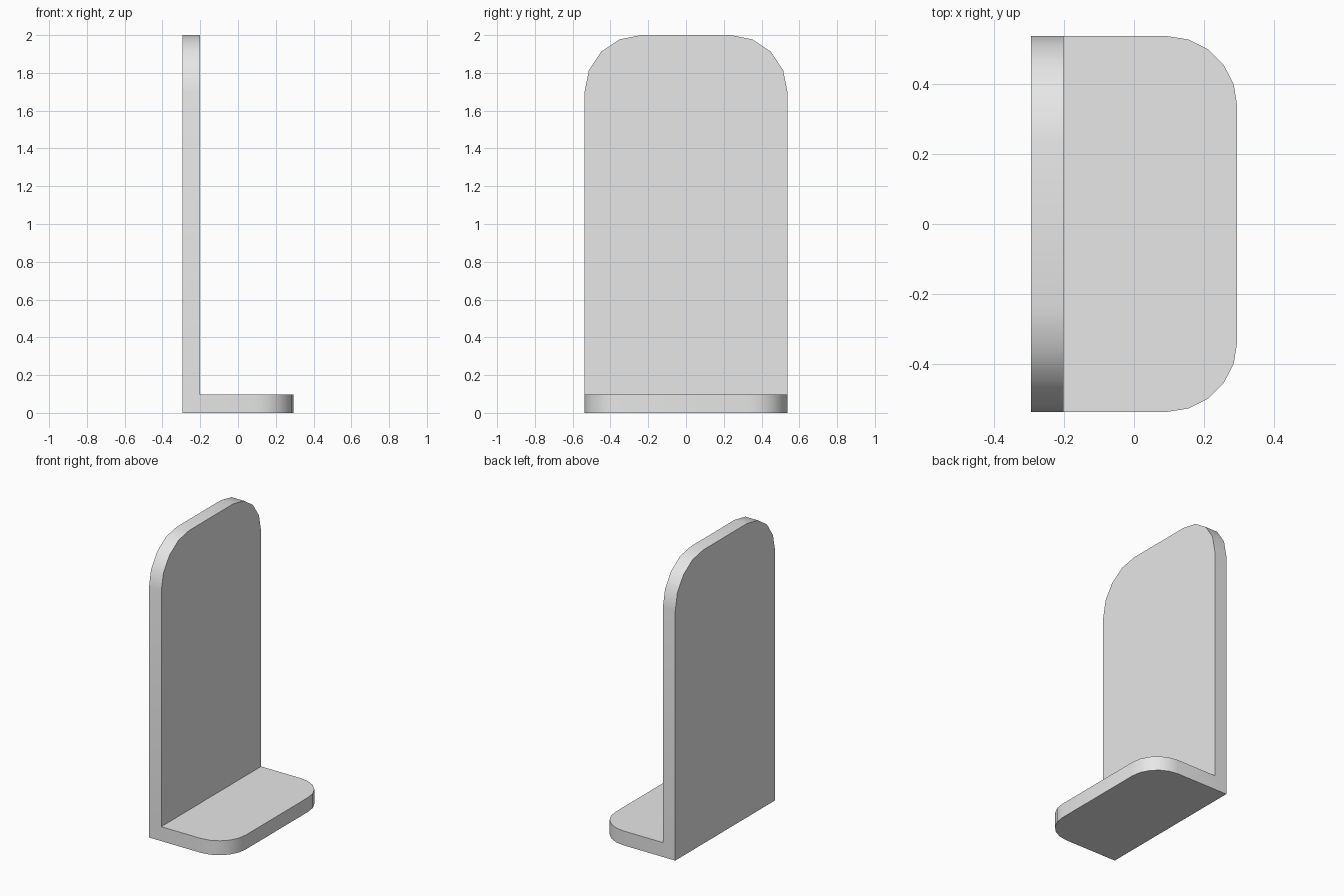
import bpy, bmesh, math

if "Cube" in bpy.data.objects:
    bpy.data.objects.remove(bpy.data.objects["Cube"])

BACK, INNER, TOE = -0.295, -0.202, 0.295
HALF_WIDTH, HEIGHT, FOOT_TOP = 0.537, 2.0, 0.098

# Plain grey material
grey = bpy.data.materials.new("light_grey")
grey.use_nodes = True
grey.diffuse_color = (0.8, 0.8, 0.8, 1)
grey.node_tree.nodes["Principled BSDF"].inputs["Base Color"].default_value = grey.diffuse_color

# L-shaped side profile, extruded across the width
bm = bmesh.new()
profile = [(BACK, 0), (TOE, 0), (TOE, FOOT_TOP), (INNER, FOOT_TOP),
           (INNER, HEIGHT), (BACK, HEIGHT)]
side = bm.faces.new([bm.verts.new((x, -HALF_WIDTH, z)) for x, z in profile])
swept = bmesh.ops.extrude_face_region(bm, geom=[side])["geom"]
bmesh.ops.translate(bm, vec=(0, 2 * HALF_WIDTH, 0),
                    verts=[v for v in swept if isinstance(v, bmesh.types.BMVert)])
bmesh.ops.recalc_face_normals(bm, faces=bm.faces)


def round_corners(is_corner, radius, segments):
    edges = [e for e in bm.edges
             if abs(e.verts[0].co.y - e.verts[1].co.y) < 0.001
             and all(is_corner(v.co) for v in e.verts)]
    bmesh.ops.bevel(bm, geom=edges, offset=radius, offset_type='OFFSET',
                    segments=segments, profile=0.5, affect='EDGES')


# Rounded upper corners of the upright, then rounded corners of the foot
round_corners(lambda co: co.z > HEIGHT - 0.001, 0.3, 4)
round_corners(lambda co: co.x > TOE - 0.001, 0.2, 5)

mesh = bpy.data.meshes.new("bookend_bracket")
bm.to_mesh(mesh)
bm.free()
mesh.materials.append(grey)
bracket = bpy.data.objects.new("bookend_bracket", mesh)
bpy.context.collection.objects.link(bracket)

# Smooth the rounded corners, keep the plate edges sharp
bpy.ops.object.select_all(action='DESELECT')
bracket.select_set(True)
bpy.context.view_layer.objects.active = bracket
bpy.ops.object.shade_smooth_by_angle(angle=math.radians(35))
